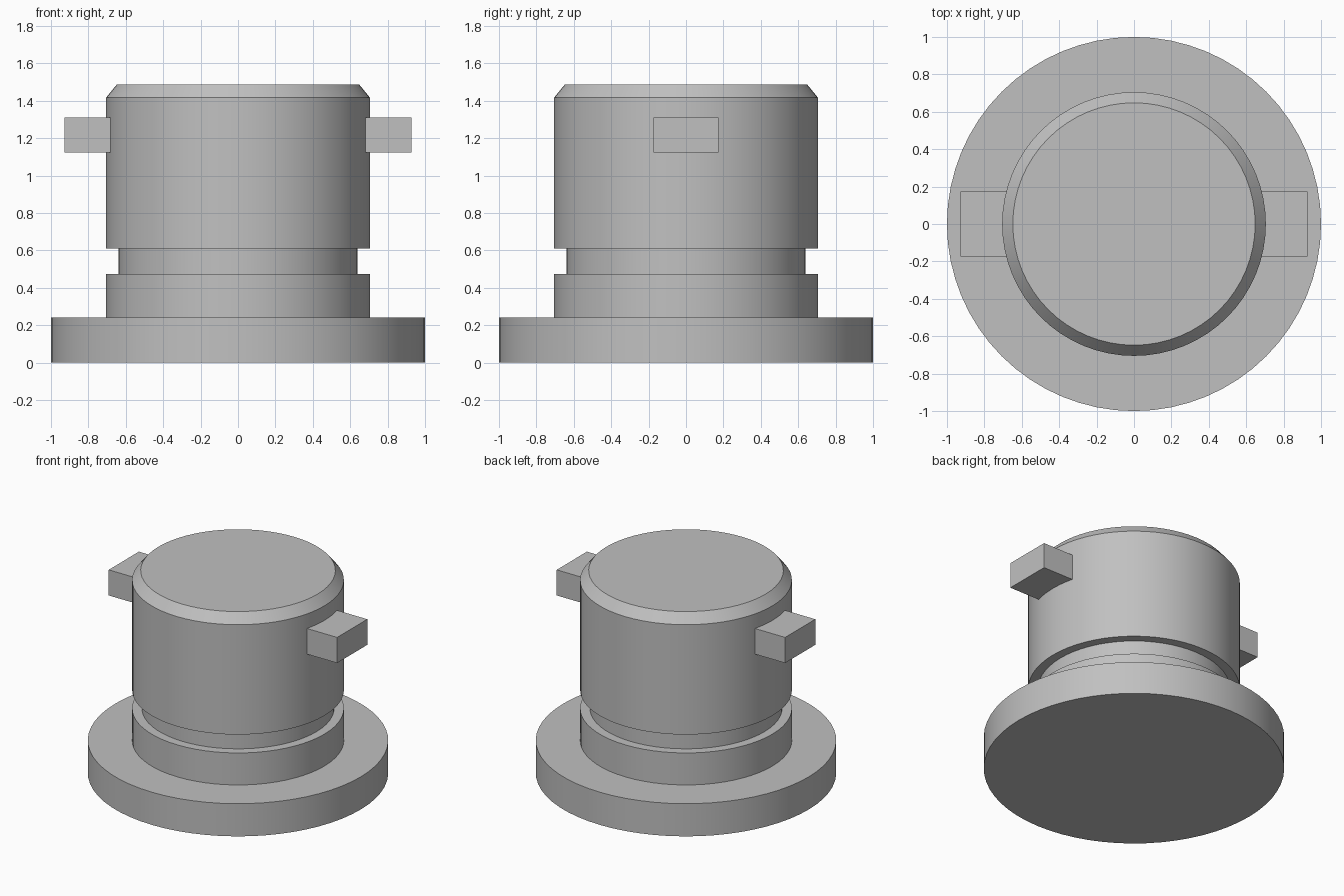
import bpy
import bmesh
import math
from mathutils import Matrix, Vector

SIDES = 64

if "Cube" in bpy.data.objects:
    bpy.data.objects.remove(bpy.data.objects["Cube"], do_unlink=True)

# Single plain grey
grey = bpy.data.materials.new("plain_grey")
grey.use_nodes = True
colour = (0.53, 0.53, 0.53, 1)
grey.diffuse_color = colour
grey.node_tree.nodes["Principled BSDF"].inputs["Base Color"].default_value = colour


def make_object(name, bm):
    bmesh.ops.recalc_face_normals(bm, faces=bm.faces)
    mesh = bpy.data.meshes.new(name)
    bm.to_mesh(mesh)
    bm.free()
    mesh.materials.append(grey)
    obj = bpy.data.objects.new(name, mesh)
    bpy.context.collection.objects.link(obj)
    return obj


def turned_part(name, profile):
    """Revolve (radius, height) points around z and cap both ends."""
    bm = bmesh.new()
    rings = []
    for radius, z in profile:
        angles = [math.tau * i / SIDES for i in range(SIDES)]
        rings.append([bm.verts.new((radius * math.cos(a), radius * math.sin(a), z))
                      for a in angles])
    for low, high in zip(rings, rings[1:]):
        for i in range(SIDES):
            j = (i + 1) % SIDES
            bm.faces.new((low[i], low[j], high[j], high[i]))
    bm.faces.new(rings[0][::-1])
    bm.faces.new(rings[-1])
    obj = make_object(name, bm)
    bpy.ops.object.select_all(action="DESELECT")
    obj.select_set(True)
    bpy.context.view_layer.objects.active = obj
    bpy.ops.object.shade_smooth_by_angle(angle=math.radians(30))
    return obj


def block(name, low, high):
    low, high = Vector(low), Vector(high)
    bm = bmesh.new()
    placement = Matrix.Translation((low + high) / 2) @ Matrix.Diagonal((*(high - low), 1))
    bmesh.ops.create_cube(bm, size=1, matrix=placement)
    return make_object(name, bm)


# Flange, grooved body and chamfered top in one turned piece
turned_part("flanged_body", [
    (1.0, 0), (1.0, 0.24), (0.705, 0.24), (0.705, 0.475), (0.64, 0.475),
    (0.64, 0.61), (0.705, 0.61), (0.705, 1.417), (0.648, 1.487),
])

# Side lugs, sunk into the body wall
block("left_lug", (0.6, -0.175, 1.122), (0.928, 0.175, 1.31))
block("right_lug", (-0.928, -0.175, 1.122), (-0.6, 0.175, 1.31))
